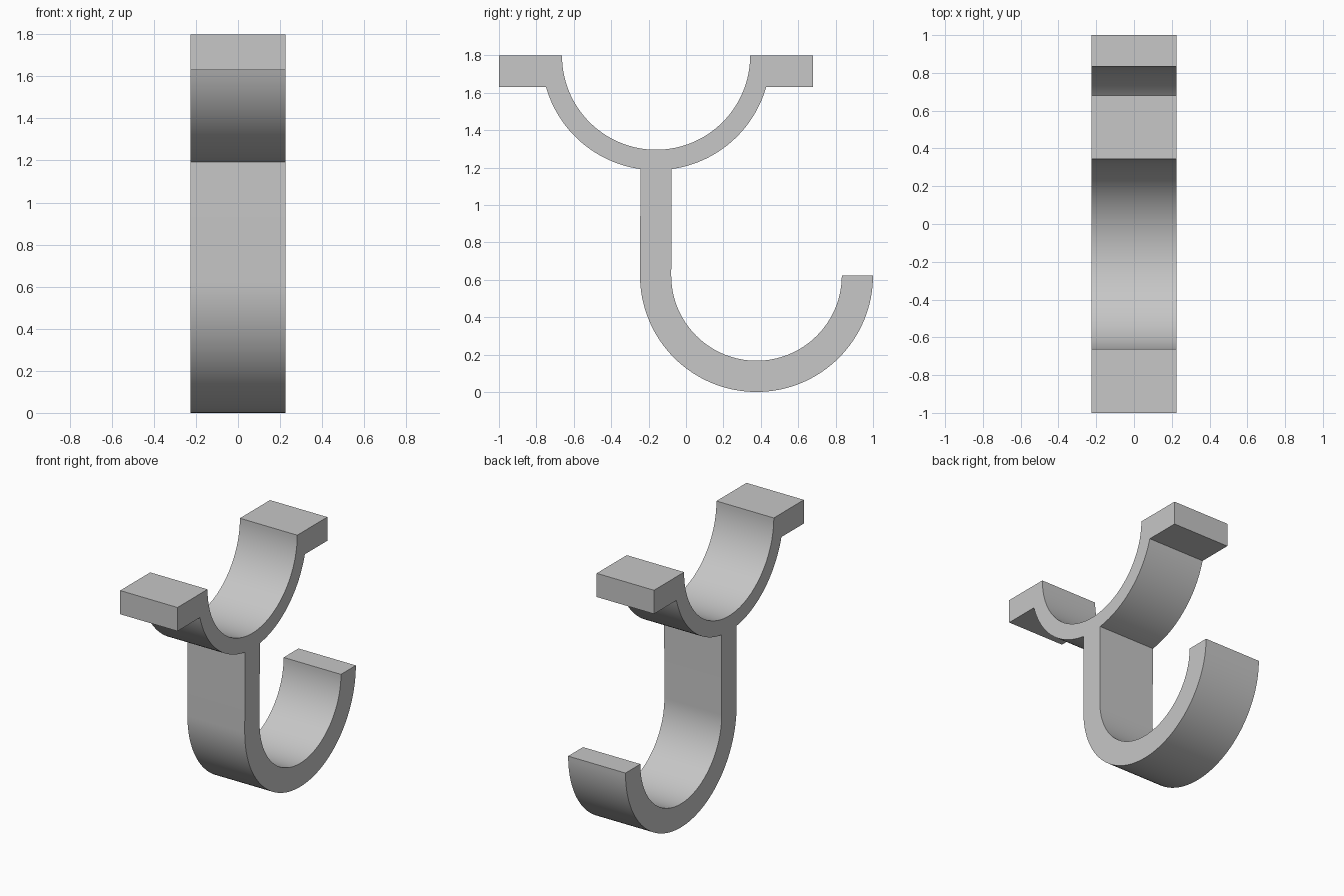
import bpy
import bmesh
from math import acos, asin, cos, pi, sin

cube = bpy.data.objects.get("Cube")
if cube:
    bpy.data.objects.remove(cube, do_unlink=True)

HALF_WIDTH = 0.225
TOP = 1.798
TAB_BOTTOM = 1.63
CRADLE_Y, CRADLE_IN, CRADLE_OUT = -0.16, 0.503, 0.612
HOOK_Y, HOOK_Z, HOOK_IN, HOOK_OUT = 0.377, 0.623, 0.456, 0.623
STEM_HALF = 0.0835


def arc(cy, cz, radius, start, end, steps):
    """Points along an arc in the side plane."""
    angles = [start + (end - start) * i / steps for i in range(steps + 1)]
    return [(cy + radius * cos(a), cz + radius * sin(a)) for a in angles]


# Angles where the cradle's outer arc meets the tabs and the stem
tab = asin((TOP - TAB_BOTTOM) / CRADLE_OUT)
stem = acos(STEM_HALF / CRADLE_OUT)

# Side outline: front tab, cradle, stem, hook, back up to the rear tab
outline = [(-1.0, TOP), (-1.0, TAB_BOTTOM)]
outline += arc(CRADLE_Y, TOP, CRADLE_OUT, pi + tab, pi + stem, 24)
outline += arc(HOOK_Y, HOOK_Z, HOOK_OUT, pi, 2 * pi, 64)
outline += arc(HOOK_Y, HOOK_Z, HOOK_IN, 2 * pi, pi, 64)
outline += arc(CRADLE_Y, TOP, CRADLE_OUT, -stem, -tab, 24)
outline += [(0.68, TAB_BOTTOM), (0.68, TOP)]
outline += arc(CRADLE_Y, TOP, CRADLE_IN, 0, -pi, 64)

# Extrude the outline across the width
bm = bmesh.new()
side = bm.faces.new([bm.verts.new((-HALF_WIDTH, y, z)) for y, z in outline])
result = bmesh.ops.extrude_face_region(bm, geom=[side], use_keep_orig=True)
moved = [g for g in result["geom"] if isinstance(g, bmesh.types.BMVert)]
bmesh.ops.translate(bm, verts=moved, vec=(2 * HALF_WIDTH, 0, 0))
bmesh.ops.recalc_face_normals(bm, faces=bm.faces)

mesh = bpy.data.meshes.new("hanging_hook")
bm.to_mesh(mesh)
bm.free()
hook = bpy.data.objects.new("hanging_hook", mesh)
bpy.context.collection.objects.link(hook)

# Plain grey material
grey = bpy.data.materials.new("light_grey")
grey.use_nodes = True
colour = (0.57, 0.57, 0.57, 1.0)
grey.diffuse_color = colour
grey.node_tree.nodes["Principled BSDF"].inputs["Base Color"].default_value = colour
mesh.materials.append(grey)

# Smooth curves, crisp edges
bpy.ops.object.select_all(action="DESELECT")
hook.select_set(True)
bpy.context.view_layer.objects.active = hook
bpy.ops.object.shade_smooth_by_angle(angle=pi / 6)
